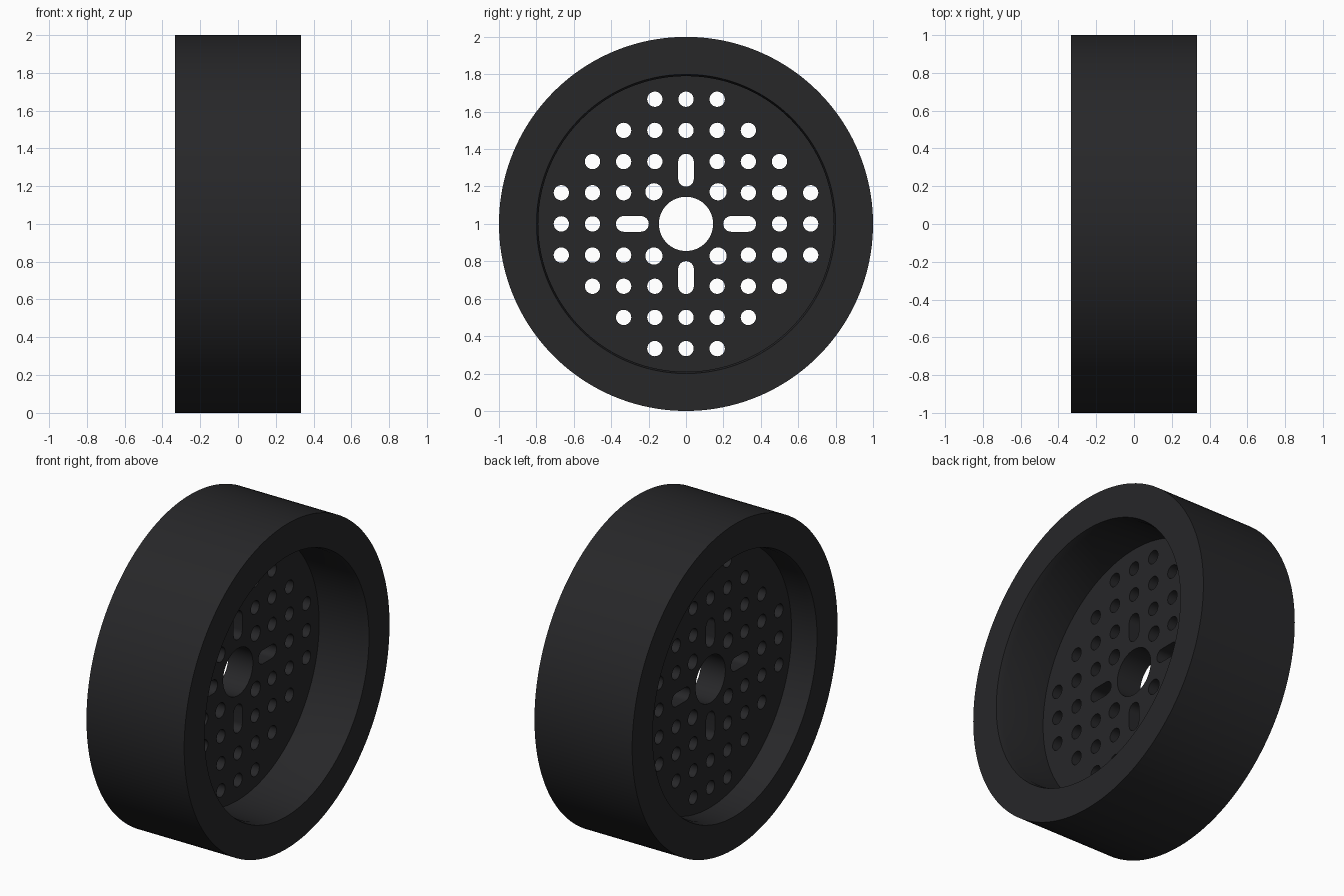
import bpy, bmesh, math
from mathutils import Matrix

if "Cube" in bpy.data.objects:
    bpy.data.objects.remove(bpy.data.objects["Cube"])

HALF_W = 0.333
PITCH = 1 / 6          # spacing of the hole grid
HOLE_R = 0.041
SEGMENTS = 160

dark = bpy.data.materials.new("dark_plastic")
dark.diffuse_color = (0.02, 0.02, 0.022, 1)
dark.use_nodes = True
dark.node_tree.nodes["Principled BSDF"].inputs["Base Color"].default_value = dark.diffuse_color


def finish(obj):
    obj.data.materials.clear()
    obj.data.materials.append(dark)
    bpy.ops.object.select_all(action='DESELECT')
    obj.select_set(True)
    bpy.context.view_layer.objects.active = obj
    bpy.ops.object.shade_smooth_by_angle(angle=math.radians(20))


def lathe(name, profile):
    """Revolve a closed (x, radius) profile around the axle."""
    bm = bmesh.new()
    rings = []
    for k in range(SEGMENTS):
        a = 2 * math.pi * k / SEGMENTS
        rings.append([bm.verts.new((x, r * math.cos(a), 1 + r * math.sin(a)))
                      for x, r in profile])
    n = len(profile)
    for k in range(SEGMENTS):
        p, q = rings[k], rings[(k + 1) % SEGMENTS]
        for i in range(n):
            j = (i + 1) % n
            bm.faces.new((p[i], p[j], q[j], q[i]))
    bmesh.ops.recalc_face_normals(bm, faces=bm.faces)
    mesh = bpy.data.meshes.new(name)
    bm.to_mesh(mesh)
    bm.free()
    obj = bpy.data.objects.new(name, mesh)
    bpy.context.collection.objects.link(obj)
    finish(obj)


def circle(cx, cy, r, n=24):
    return [(cx + r * math.cos(2 * math.pi * k / n),
             cy + r * math.sin(2 * math.pi * k / n)) for k in range(n)]


def slot(turn, near=0.241, far=0.333, r=0.042, n=12):
    """Rounded radial slot, turned about the centre."""
    pts = []
    for c, start in ((far, -math.pi / 2), (near, math.pi / 2)):
        for k in range(n + 1):
            a = start + math.pi * k / n
            pts.append((c + r * math.cos(a), r * math.sin(a)))
    s, c = math.sin(turn), math.cos(turn)
    return [(x * c - y * s, x * s + y * c) for x, y in pts]


# Tyre and rim rings
lathe("tyre", [(-HALF_W, 0.895), (-HALF_W, 1), (HALF_W, 1), (HALF_W, 0.895)])
lathe("rim", [(-HALF_W, 0.895), (-HALF_W, 0.80), (-HALF_W + 0.04, 0.79),
              (HALF_W - 0.04, 0.79), (HALF_W, 0.80), (HALF_W, 0.895)])

# Web disc outlines: edge, axle bore, slots and grid of round holes
outlines = [circle(0, 0, 0.79, SEGMENTS), circle(0, 0, 0.145, 64)]
outlines += [slot(k * math.pi / 2) for k in range(4)]
for i in range(-4, 5):
    for j in range(-4, 5):
        on_slot = i * j == 0 and abs(i + j) < 3
        if i * i + j * j <= 17 and not on_slot:
            inner = abs(i) == 1 and abs(j) == 1
            outlines.append(circle(i * PITCH * (1.03 if inner else 1),
                                   j * PITCH * (1.03 if inner else 1),
                                   0.046 if inner else HOLE_R))

curve = bpy.data.curves.new("web_outline", 'CURVE')
curve.dimensions = '2D'
curve.fill_mode = 'BOTH'
curve.extrude = 1 / 12
for pts in outlines:
    sp = curve.splines.new('POLY')
    sp.points.add(len(pts) - 1)
    for p, (x, y) in zip(sp.points, pts):
        p.co = (x, y, 0, 1)
    sp.use_cyclic_u = True

# Extruded web, laid across the axle and offset toward -x
helper = bpy.data.objects.new("web_outline", curve)
bpy.context.collection.objects.link(helper)
bpy.context.view_layer.update()
mesh = bpy.data.meshes.new_from_object(
    helper.evaluated_get(bpy.context.evaluated_depsgraph_get()))
bpy.data.objects.remove(helper)
mesh.transform(Matrix(((0, 0, 1, -1 / 12), (1, 0, 0, 0), (0, 1, 0, 1), (0, 0, 0, 1))))
bm = bmesh.new()
bm.from_mesh(mesh)
bmesh.ops.remove_doubles(bm, verts=bm.verts, dist=1e-5)
bmesh.ops.recalc_face_normals(bm, faces=bm.faces)
bm.to_mesh(mesh)
bm.free()
web = bpy.data.objects.new("perforated_web", mesh)
bpy.context.collection.objects.link(web)
finish(web)
